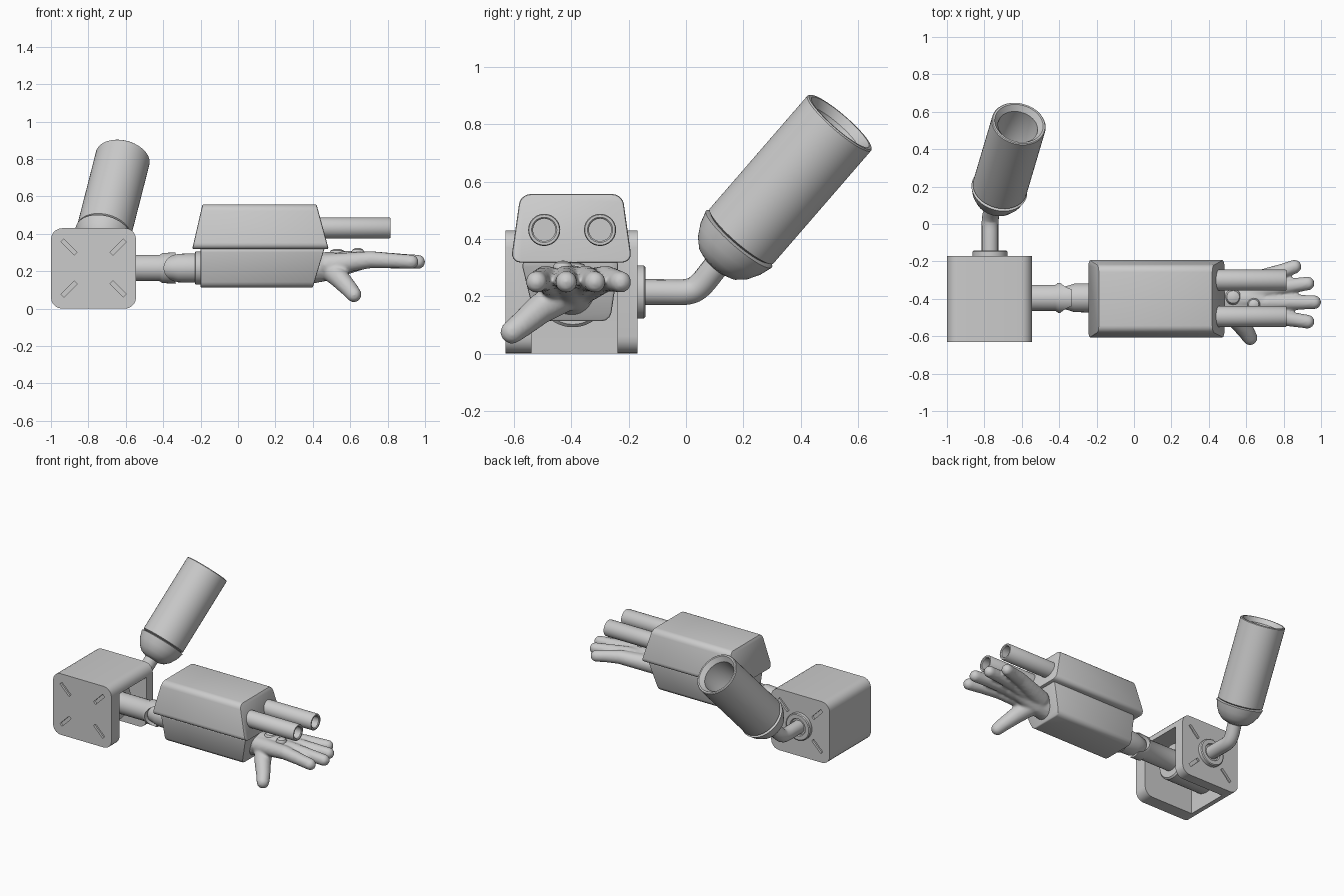
import bpy, bmesh, math
from mathutils import Vector, Matrix

if "Cube" in bpy.data.objects:
    bpy.data.objects.remove(bpy.data.objects["Cube"])


def finish(name, bm, smooth=True, angle=35):
    bmesh.ops.recalc_face_normals(bm, faces=bm.faces)
    me = bpy.data.meshes.new(name)
    bm.to_mesh(me)
    bm.free()
    ob = bpy.data.objects.new(name, me)
    bpy.context.collection.objects.link(ob)
    if smooth:
        shade(ob, angle)
    return ob


def shade(ob, angle=35):
    bpy.ops.object.select_all(action='DESELECT')
    ob.select_set(True)
    bpy.context.view_layer.objects.active = ob
    bpy.ops.object.shade_smooth_by_angle(angle=math.radians(angle))


def lathe(name, profile, origin, axis, n=48):
    """Revolve (radius, distance) pairs around an axis."""
    rot = Vector((0, 0, 1)).rotation_difference(Vector(axis)).to_matrix()
    bm = bmesh.new()
    rings = []
    for r, t in profile:
        rings.append([bm.verts.new(Vector(origin) + rot @ Vector(
            (r * math.cos(a), r * math.sin(a), t)))
            for a in (2 * math.pi * i / n for i in range(n))])
    for a, b in zip(rings, rings[1:]):
        for i in range(n):
            j = (i + 1) % n
            bm.faces.new((a[i], a[j], b[j], b[i]))
    bmesh.ops.remove_doubles(bm, verts=bm.verts, dist=1e-5)
    return finish(name, bm)


def block(name, low, high, axis, bevel, segs=5, small=0.0):
    """Box between two (x0, x1, y0, y1, z) rectangles, edges along one axis rounded."""
    bm = bmesh.new()
    bmesh.ops.create_cube(bm, size=1)
    for v in bm.verts:
        x0, x1, y0, y1, z = high if v.co.z > 0 else low
        v.co = (x1 if v.co.x > 0 else x0, y1 if v.co.y > 0 else y0, z)
    along = [e for e in bm.edges
             if abs((e.verts[0].co - e.verts[1].co).normalized()[axis]) > 0.8]
    bmesh.ops.bevel(bm, geom=along, offset=bevel, segments=segs, profile=0.5, affect='EDGES')
    if small:
        sharp = [e for e in bm.edges if e.calc_face_angle(0) > 0.6]
        bmesh.ops.bevel(bm, geom=sharp, offset=small, segments=2, profile=0.5, affect='EDGES')
    return finish(name, bm)


def cut(ob, cutter):
    m = ob.modifiers.new("cut", 'BOOLEAN')
    m.operation = 'DIFFERENCE'
    m.object = cutter
    bpy.ops.object.select_all(action='DESELECT')
    ob.select_set(True)
    bpy.context.view_layer.objects.active = ob
    bpy.ops.object.modifier_apply(modifier=m.name)
    bpy.data.objects.remove(cutter)
    shade(ob)


# shoulder housing: rounded shell open to the right and below
shoulder = block("shoulder_housing", (-1, -.545, -.63, -.17, 0), (-1, -.545, -.63, -.17, .43), 1, .06)
cut(shoulder, block("hollow", (-.93, -.3, -.54, -.24, -.3), (-.93, -.3, -.54, -.24, .36), 1, .04))

# diagonal slots in the front and back plates
bm = bmesh.new()
for y in (-.63, -.17):
    for sx in (-1, 1):
        for sz in (-1, 1):
            bmesh.ops.create_cube(bm, size=1, matrix=Matrix.Translation(
                (-.772 + sx * .131, y, .217 + sz * .112))
                @ Matrix.Rotation(-sx * sz * math.pi / 4, 4, 'Y')
                @ Matrix.Diagonal((.1, .03, .022, 1)))
cut(shoulder, finish("slots", bm, False))

# thruster mount disc and bent pipe
lathe("mount_disc", [(0, 0), (.093, 0), (.093, .025), (.087, .03), (.06, .03), (.055, .02), (0, .02)],
      (-.77, -.172, .215), (0, 1, 0))
cu = bpy.data.curves.new("bent_pipe", 'CURVE')
cu.dimensions = '3D'
cu.bevel_depth = .045
cu.bevel_resolution = 6
sp = cu.splines.new('NURBS')
path = [(-.77, -.18, .215), (-.77, -.08, .215), (-.77, .01, .213), (-.766, .05, .235), (-.747, .1, .3), (-.73, .15, .36)]
sp.points.add(len(path) - 1)
for p, co in zip(sp.points, path):
    p.co = (*co, 1)
sp.use_endpoint_u = True
sp.order_u = 3
sp.resolution_u = 8
pipe = bpy.data.objects.new("bent_pipe", cu)
bpy.context.collection.objects.link(pipe)
bpy.ops.object.select_all(action='DESELECT')
pipe.select_set(True)
bpy.context.view_layer.objects.active = pipe
bpy.ops.object.convert(target='MESH')
shade(bpy.context.object)

# thruster: bowl and hollow cylinder
base, axis = Vector((-.72, .185, .40)), Vector((.105, .355, .41)).normalized()
lathe("thruster_bowl", [(0, -.13), (.05, -.128), (.085, -.115), (.115, -.086), (.138, -.045), (.152, 0), (.14, .006), (0, .006)],
      base, axis)
lathe("thruster_barrel", [(0, .004), (.13, .004), (.147, .014), (.147, .545), (.142, .55), (.132, .55),
                          (.108, .52), (.1, .3), (.07, .26), (0, .245)], base, axis)

# upper arm with forked elbow
AX = (1, 0, 0)
lathe("shoulder_joint", [(0, -.93), (.125, -.93), (.125, -.65), (.115, -.64), (0, -.64)], (0, -.395, .217), AX)
fork = lathe("upper_arm", [(0, -.7), (.07, -.7), (.07, -.42), (.08, -.405), (.084, -.335), (0, -.335)],
             (0, -.395, .217), AX)
cut(fork, lathe("fork_notch", [(0, 0), (.07, 0), (.07, .4), (0, .4)], (-.325, -.6, .217), (0, 1, 0)))
lathe("elbow_joint", [(0, -.415), (.035, -.41), (.058, -.385), (.066, -.35), (.076, -.32), (.078, -.23),
                      (.088, -.228), (.088, -.19), (0, -.19)], (0, -.395, .217), AX)

# forearm casing
block("forearm_lower", (-.2, .40, -.525, -.265, .113), (-.2, .465, -.578, -.232, .33), 0, .03, 3, .006)
block("forearm_upper", (-.245, .485, -.612, -.188, .318), (-.19, .42, -.578, -.222, .557), 0, .035, 5, .008)

# twin gun barrels
for side, y in (("front", -.495), ("back", -.3)):
    lathe(side + "_gun_barrel", [(0, .38), (.056, .38), (.056, .81), (.053, .815), (.044, .815),
                                 (.039, .81), (.039, .6), (0, .6)], (0, y, .432), AX)

# hand: chains of balls fused by a remesh
bm = bmesh.new()


def chain(*pts):
    for a, b in zip(pts, pts[1:]):
        for i in range(13):
            x, y, z, r = Vector(a).lerp(Vector(b), i / 12)
            bmesh.ops.create_uvsphere(bm, u_segments=14, v_segments=8, radius=r,
                                      matrix=Matrix.Translation((x, y, z)))


chain((.36, -.4, .215, .088), (.47, -.4, .225, .078), (.6, -.4, .25, .06), (.68, -.4, .26, .045))
for knuckle, tip_y, tip_x in ((-.49, -.522, .965), (-.42, -.418, 1.0), (-.35, -.318, .965), (-.28, -.228, .895)):
    chain((.48, -.4 + (knuckle + .39) * .4, .235, .06), (.71, knuckle, .262, .046),
          ((.71 + tip_x) / 2, knuckle * .4 + tip_y * .6, .256, .04), (tip_x - .037, tip_y, .25, .038))
chain((.5, -.43, .205, .062), (.55, -.51, .155, .053), (.6, -.575, .1, .045), (.62, -.608, .075, .041))
hand = finish("hand", bm, False)
rm = hand.modifiers.new("fuse", 'REMESH')
rm.mode = 'VOXEL'
rm.voxel_size = .009
sm = hand.modifiers.new("soften", 'SMOOTH')
sm.factor = .5
sm.iterations = 4
bpy.context.view_layer.objects.active = hand
for m in ("fuse", "soften"):
    bpy.ops.object.modifier_apply(modifier=m)
shade(hand, 80)

# round studs on the hand
for name, pos, r in (("large_stud", (.53, -.39, .27), .042), ("small_stud", (.64, -.43, .275), .034)):
    lathe(name, [(0, 0), (r, 0), (r, .03), (r * .8, .042), (r * .4, .048), (0, .05)], pos, (0, 0, 1), 24)
